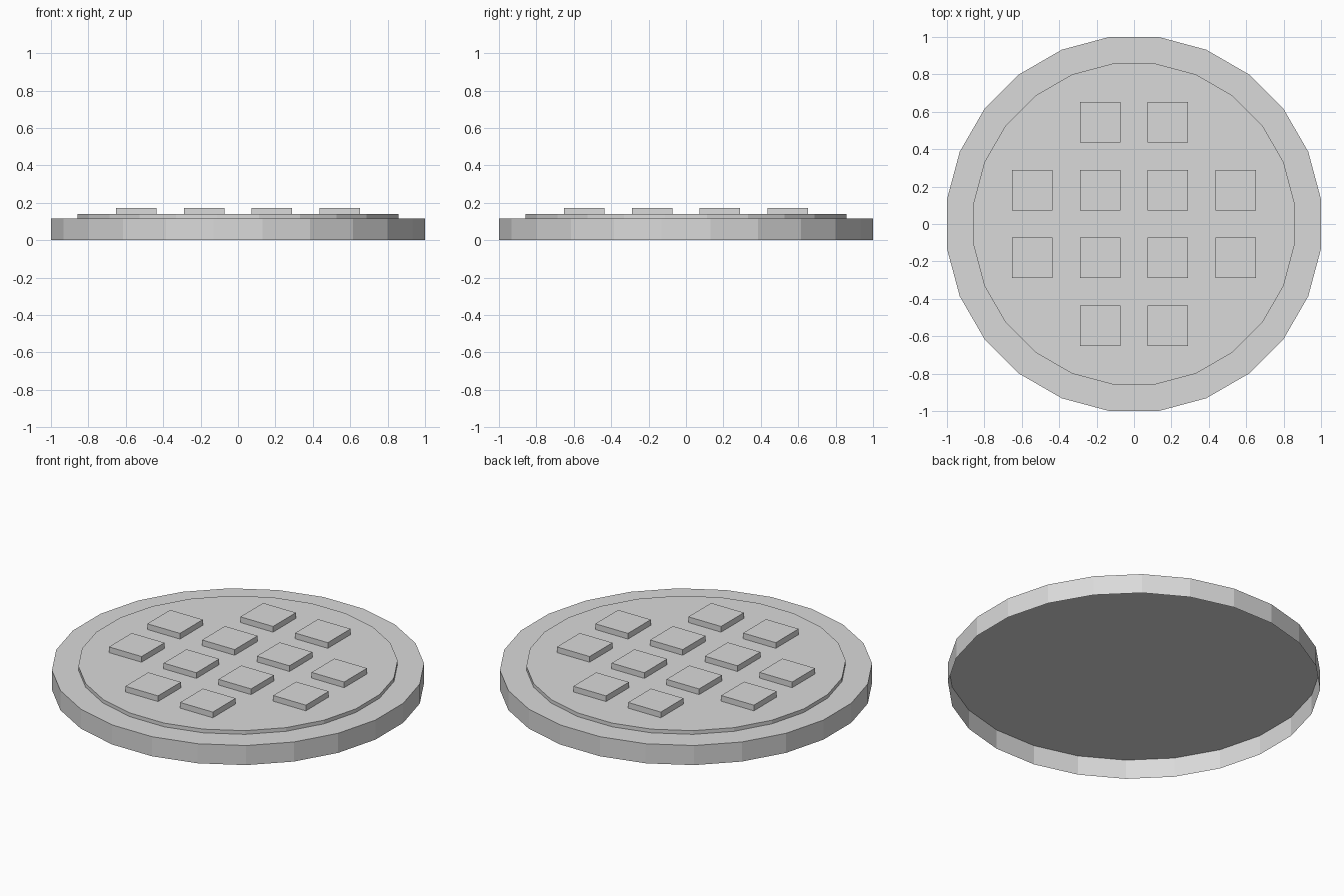
import bpy
import bmesh
import math

if "Cube" in bpy.data.objects:
    bpy.data.objects.remove(bpy.data.objects["Cube"])

grey = bpy.data.materials.new("light_grey")
grey.diffuse_color = (0.7, 0.7, 0.7, 1)
grey.use_nodes = True
grey.node_tree.nodes["Principled BSDF"].inputs["Base Color"].default_value = grey.diffuse_color


def open_shell(name, sides, apothem, z0, z1, x=0, y=0):
    # Prism with flat sides facing the axes, a top and walls, open underneath
    bm = bmesh.new()
    r = apothem / math.cos(math.pi / sides)
    ring = []
    for i in range(sides):
        a = 2 * math.pi * (i + 0.5) / sides
        ring.append(bm.verts.new((r * math.cos(a), r * math.sin(a), z1 - z0)))
    top = bm.faces.new(ring)
    walls = bmesh.ops.extrude_edge_only(bm, edges=top.edges[:])
    for v in walls["geom"]:
        if isinstance(v, bmesh.types.BMVert):
            v.co.z = 0
    bmesh.ops.recalc_face_normals(bm, faces=bm.faces)
    bm.normal_update()
    if top.normal.z < 0:
        bmesh.ops.reverse_faces(bm, faces=bm.faces)
    mesh = bpy.data.meshes.new(name)
    bm.to_mesh(mesh)
    bm.free()
    mesh.materials.append(grey)
    obj = bpy.data.objects.new(name, mesh)
    obj.location = (x, y, z0)
    bpy.context.collection.objects.link(obj)


# Stepped round base, hollow underneath
open_shell("base_disc", 24, 1.0, 0.0, 0.117)
open_shell("raised_disc", 24, 0.858, 0.117, 0.139)

# Square studs: 4 x 4 grid without its corners
steps = (-0.543, -0.181, 0.181, 0.543)
for x in steps:
    for y in steps:
        if abs(x) + abs(y) < 1:
            open_shell("square_stud", 4, 0.108, 0.139, 0.173, x, y)
